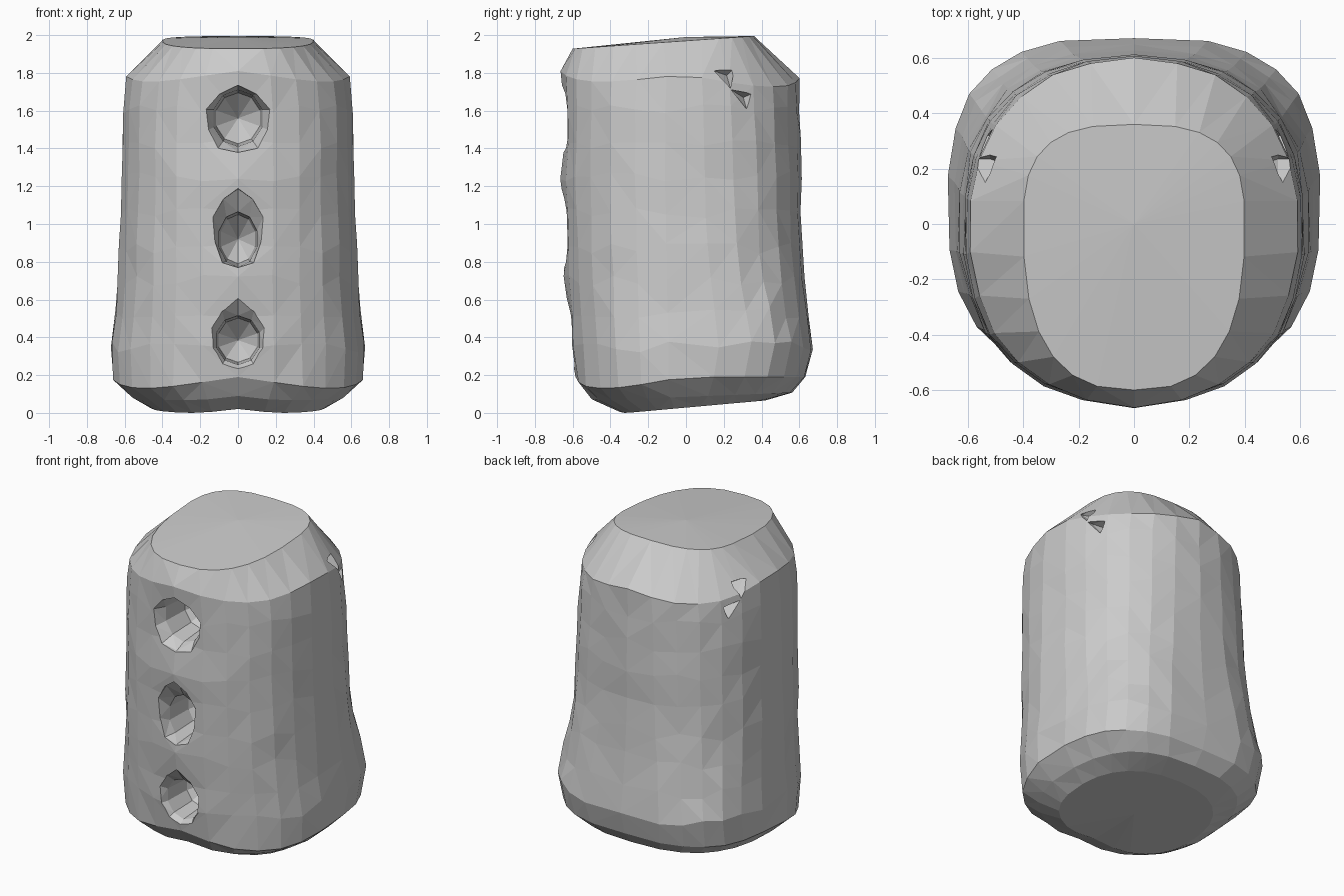
import bpy, bmesh, math, random

if "Cube" in bpy.data.objects:
    bpy.data.objects.remove(bpy.data.objects["Cube"])

random.seed(4)
N = 26


def power(v, e):
    return math.copysign(abs(v) ** e, v)


def loft(name, rings, caps):
    """Skin closed rings of points, closing both ends with a fan to a centre point."""
    bm = bmesh.new()
    loops = [[bm.verts.new(p) for p in ring] for ring in rings]
    n = len(loops[0])
    for a, b in zip(loops, loops[1:]):
        for i in range(n):
            bm.faces.new((a[i], a[(i + 1) % n], b[(i + 1) % n], b[i]))
    for loop, tip in zip((loops[0], loops[-1]), caps):
        c = bm.verts.new(tip)
        for i in range(n):
            bm.faces.new((loop[i], loop[(i + 1) % n], c))
    bmesh.ops.triangulate(bm, faces=bm.faces[:], quad_method='SHORT_EDGE')
    bmesh.ops.recalc_face_normals(bm, faces=bm.faces[:])
    mesh = bpy.data.meshes.new(name)
    bm.to_mesh(mesh)
    bm.free()
    ob = bpy.data.objects.new(name, mesh)
    bpy.context.collection.objects.link(ob)
    return ob


# body profile: height, tilt, half width, front y, back y, front and back squareness
PROFILE = [
    (0.027, 0.09, 0.46, -0.36, 0.42, 2.4, 2.4),
    (0.085, 0.04, 0.56, -0.51, 0.56, 2.3, 2.7),
    (0.19, 0.0, 0.665, -0.585, 0.635, 2.3, 2.9),
    (0.35, 0.0, 0.672, -0.61, 0.675, 2.25, 3.1),
    (0.53, 0.0, 0.652, -0.62, 0.65, 2.3, 2.9),
    (0.70, 0.0, 0.638, -0.63, 0.625, 2.3, 2.7),
    (0.87, 0.0, 0.63, -0.635, 0.615, 2.35, 2.5),
    (1.06, 0.0, 0.622, -0.64, 0.61, 2.35, 2.4),
    (1.25, 0.0, 0.616, -0.645, 0.61, 2.4, 2.35),
    (1.43, 0.0, 0.615, -0.64, 0.605, 2.4, 2.3),
    (1.61, 0.0, 0.61, -0.64, 0.60, 2.4, 2.25),
    (1.79, -0.03, 0.595, -0.64, 0.60, 2.3, 2.15),
    (1.97, 0.07, 0.40, -0.60, 0.36, 2.6, 2.9),
]
TOP = len(PROFILE) - 1
rings = []
for k, (z, tilt, w, yf, yb, front, back) in enumerate(PROFILE):
    jit = [random.uniform(-1, 1) for _ in range(N)]
    ring = []
    for i in range(N):
        m = min(i, N - i)                       # mirrored irregularity
        a = math.tau * i / N
        s, c = math.sin(a), math.cos(a)         # c = 1 at the front
        e = 2 / (front if c > 0 else back)
        r = 1 + (0.007 * jit[m] if 0 < k < TOP else 0)
        x = w * power(s, e) * r
        y = abs(c) ** e * (yf if c > 0 else yb) * r
        if k in (5, 8, 11):                     # raised ridges between the holes
            y -= 0.02 * max(c, 0) * math.exp(-(x / 0.2) ** 2)
        dz = 0.03 * jit[(m * 5 + 3) % (N // 2)] if 2 < k < 11 else 0
        if k < 2 and c > 0:                     # small arch under the front
            dz += 0.025 * math.exp(-(x / 0.14) ** 2)
        if k == 2 and c > 0:                    # lower edge dips either side
            dz -= 0.06 * abs(math.sin(2 * a))
        if k == TOP - 1:                        # shoulder drops at the corners
            dz -= 0.05 * abs(math.sin(2 * a))
        ring.append((x, y, z + tilt * y + dz))
    rings.append(ring)
low = min(p[2] for p in rings[0])
rings[0] = [(x, y, z - low) for x, y, z in rings[0]]
body = loft("hollowed_body", rings, ((0, 0, 0.03), (0, 0, 1.99)))


def cut(cutter):
    cutter.hide_render = True
    mod = body.modifiers.new("cut", 'BOOLEAN')
    mod.operation = 'DIFFERENCE'
    mod.solver = 'EXACT'
    mod.object = cutter
    bpy.context.view_layer.objects.active = body
    bpy.ops.object.modifier_apply(modifier=mod.name)
    bpy.data.objects.remove(cutter, do_unlink=True)


# front holes: outer rim (z, rx, rz), throat (z, rx, rz)
HOLES = [
    ((1.55, 0.165, 0.17), (1.56, 0.135, 0.15)),
    ((0.97, 0.13, 0.20), (0.92, 0.105, 0.145)),
    ((0.40, 0.15, 0.19), (0.385, 0.12, 0.13)),
]
for outer, throat in HOLES:
    cut_rings = []
    for y, (z, rx, rz), f in ((-0.80, outer, 1.05), (-0.63, outer, 1.0),
                              (-0.56, throat, 1.0), (-0.38, throat, 0.9)):
        ring = []
        for i in range(10):
            a = math.tau * i / 10 + math.pi / 2
            g = f * (1.08 if i % 2 == 0 and y < -0.6 else 1)
            ring.append((rx * g * math.cos(a), y, z + rz * g * math.sin(a)))
        cut_rings.append(ring)
    cut(loft("hole_cutter", cut_rings, ((0, -0.80, outer[0]), (0, -0.25, throat[0]))))

# small nicks high on both sides
for side in (-1, 1):
    for pts in (((0.15, 1.81), (0.26, 1.83), (0.235, 1.72)),
                ((0.24, 1.71), (0.35, 1.69), (0.32, 1.61))):
        base = [(side * 0.72, y, z) for y, z in pts]
        mid = [(side * 0.52, y, z) for y, z in pts]
        cy = sum(p[0] for p in pts) / 3
        cz = sum(p[1] for p in pts) / 3
        cut(loft("nick_cutter", [base, mid],
                 ((side * 0.72, cy, cz), (side * 0.46, cy, cz))))

# flat faceted finish
for p in body.data.polygons:
    p.use_smooth = False
